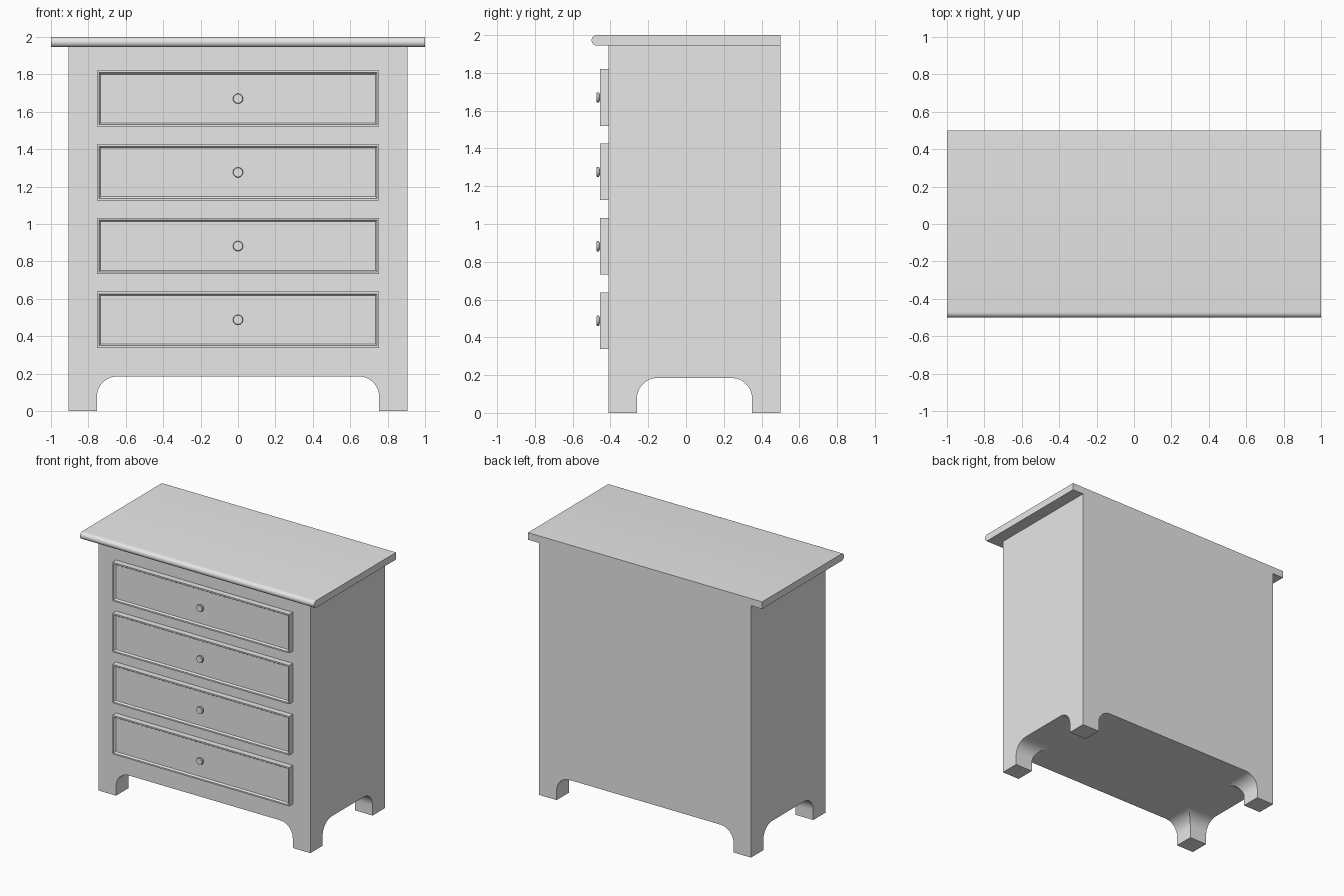
import bpy, bmesh, math

if "Cube" in bpy.data.objects:
    bpy.data.objects.remove(bpy.data.objects["Cube"], do_unlink=True)

grey = bpy.data.materials.new("plain_grey")
grey.use_nodes = True
GREY = (0.8, 0.8, 0.8, 1)
grey.diffuse_color = GREY
grey.node_tree.nodes["Principled BSDF"].inputs["Base Color"].default_value = GREY


def finish(name, bm, smooth=True):
    bmesh.ops.recalc_face_normals(bm, faces=bm.faces)
    mesh = bpy.data.meshes.new(name)
    bm.to_mesh(mesh)
    bm.free()
    mesh.materials.append(grey)
    obj = bpy.data.objects.new(name, mesh)
    bpy.context.collection.objects.link(obj)
    if smooth:
        shade(obj)
    return obj


def shade(obj):
    bpy.ops.object.select_all(action='DESELECT')
    obj.select_set(True)
    bpy.context.view_layer.objects.active = obj
    bpy.ops.object.shade_smooth_by_angle(angle=math.radians(35))


def prism(name, profile, axis, lo, hi, smooth=True):
    """Extrude a (horizontal, z) profile along the x or y axis."""
    bm = bmesh.new()
    place = (lambda u, z: (lo, u, z)) if axis == 'x' else (lambda u, z: (u, lo, z))
    face = bm.faces.new([bm.verts.new(place(u, z)) for u, z in profile])
    new = bmesh.ops.extrude_face_region(bm, geom=[face])["geom"]
    step = (hi - lo, 0, 0) if axis == 'x' else (0, hi - lo, 0)
    bmesh.ops.translate(bm, vec=step, verts=[g for g in new if isinstance(g, bmesh.types.BMVert)])
    return finish(name, bm, smooth)


def arc(cu, cz, r, start, end, n=12):
    angles = [math.radians(start + (end - start) * i / n) for i in range(n + 1)]
    return [(cu + r * math.cos(a), cz + r * math.sin(a)) for a in angles]


def arch(lo, hi, top=0.185, r=0.11):
    return ([(lo, -0.1)] + arc(lo + r, top - r, r, 180, 90)
            + arc(hi - r, top - r, r, 90, 0) + [(hi, -0.1)])


# Carcass with arched openings running through both ways, leaving four feet
body = prism("body", [(-0.905, 0), (0.905, 0), (0.905, 1.945), (-0.905, 1.945)],
             'y', -0.41, 0.5, False)
cutters = [prism("front_arch_cutter", arch(-0.755, 0.755), 'y', -1, 1),
           prism("side_arch_cutter", arch(-0.26, 0.35), 'x', -1.5, 1.5)]
bpy.context.view_layer.objects.active = body
for cutter in cutters:
    mod = body.modifiers.new(cutter.name, 'BOOLEAN')
    mod.operation = 'DIFFERENCE'
    mod.solver = 'EXACT'
    mod.object = cutter
    bpy.ops.object.modifier_apply(modifier=mod.name)
    bpy.data.objects.remove(cutter, do_unlink=True)
shade(body)

# Top board with a rounded front edge
R = 0.0275
prism("top_board", [(0.5, 1.945), (0.5, 2)] + arc(-0.5 + R, 2 - R, R, 90, 270), 'x', -1, 1)


def drawer(number, z):
    # Front slab with a thin lip around a recessed panel
    bm = bmesh.new()
    bmesh.ops.create_cube(bm, size=1)
    bmesh.ops.scale(bm, vec=(1.51, 0.045, 0.3), verts=bm.verts)
    bmesh.ops.translate(bm, vec=(0, -0.4325, z), verts=bm.verts)
    front = min(bm.faces, key=lambda f: f.calc_center_median().y)
    bmesh.ops.inset_region(bm, faces=[front], thickness=0.016)
    for width, depth in ((0.004, -0.008), (0.008, -0.006), (0.006, 0)):
        bmesh.ops.inset_region(bm, faces=[front], thickness=width, depth=depth)
    finish(f"drawer_front_{number}", bm, False)

    # Turned knob: (radius, y) rings spun about the y axis
    bm = bmesh.new()
    rings = [(0, -0.42), (0.016, -0.42), (0.016, -0.458), (0.027, -0.46),
             (0.027, -0.47), (0.024, -0.474), (0, -0.474)]
    verts = [bm.verts.new((r, y, z)) for r, y in rings]
    edges = [bm.edges.new(pair) for pair in zip(verts, verts[1:])]
    bmesh.ops.spin(bm, geom=verts + edges, cent=(0, 0, z), axis=(0, 1, 0),
                   angle=math.tau, steps=32)
    bmesh.ops.remove_doubles(bm, verts=bm.verts, dist=0.0001)
    finish(f"knob_{number}", bm)


for i in range(4):
    drawer(i + 1, 1.67 - i * 0.394)
